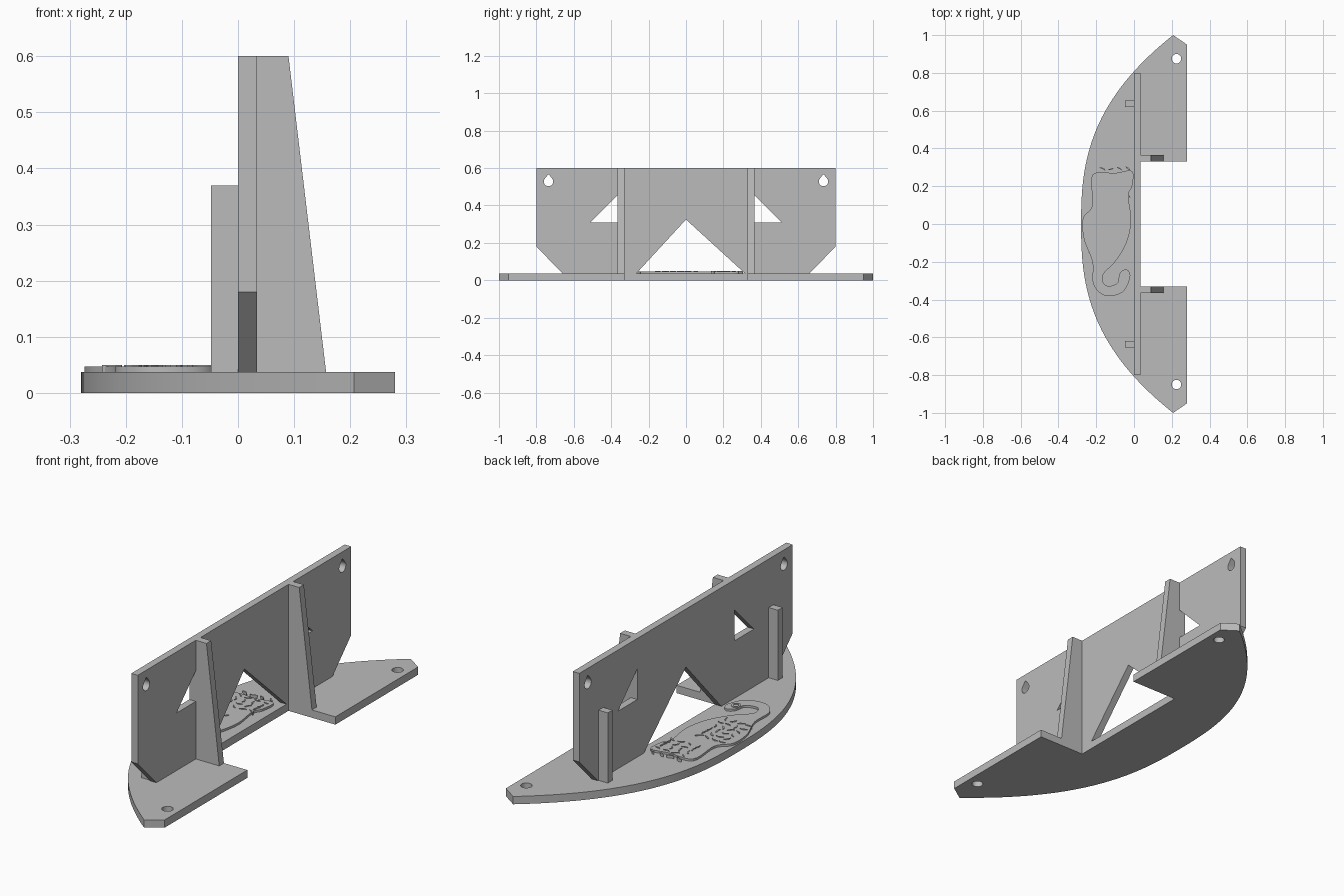
import bpy, bmesh, math, random
from mathutils import Matrix, Vector

if "Cube" in bpy.data.objects:
    bpy.data.objects.remove(bpy.data.objects["Cube"])
random.seed(4)

grey = bpy.data.materials.new("plain grey")
grey.use_nodes = True
grey.diffuse_color = (0.5, 0.5, 0.5, 1)
grey.node_tree.nodes["Principled BSDF"].inputs["Base Color"].default_value = (0.5, 0.5, 0.5, 1)

# Drawing planes: the columns are the directions of u, v and thickness
PLANES = {
    "XY": ((1, 0, 0), (0, 1, 0), (0, 0, 1)),
    "YZ": ((0, 1, 0), (0, 0, 1), (1, 0, 0)),
    "XZ": ((1, 0, 0), (0, 0, 1), (0, -1, 0)),
}


def slab(name, loops, plane, start, end):
    """Solid plate from an outline and optional hole outlines."""
    curve = bpy.data.curves.new(name, "CURVE")
    curve.dimensions = "2D"
    curve.fill_mode = "BOTH"
    curve.extrude = abs(end - start) / 2
    for loop in loops:
        spline = curve.splines.new("POLY")
        spline.points.add(len(loop) - 1)
        for point, (u, v) in zip(spline.points, loop):
            point.co = (u, v, 0, 1)
        spline.use_cyclic_u = True
    return to_solid(name, curve, plane, (start + end) / 2)


def to_solid(name, curve, plane, middle):
    temp = bpy.data.objects.new(name + " outline", curve)
    bpy.context.collection.objects.link(temp)
    graph = bpy.context.evaluated_depsgraph_get()
    mesh = bpy.data.meshes.new_from_object(temp.evaluated_get(graph))
    bpy.data.objects.remove(temp)
    axes = Matrix(PLANES[plane]).transposed()
    bm = bmesh.new()
    bm.from_mesh(mesh)
    for vert in bm.verts:
        vert.co = axes @ (vert.co + Vector((0, 0, middle)))
    bmesh.ops.remove_doubles(bm, verts=bm.verts, dist=0.00005)
    bmesh.ops.recalc_face_normals(bm, faces=bm.faces)
    bm.to_mesh(mesh)
    bm.free()
    mesh.materials.clear()
    mesh.materials.append(grey)
    obj = bpy.data.objects.new(name, mesh)
    bpy.context.collection.objects.link(obj)
    bpy.ops.object.select_all(action="DESELECT")
    obj.select_set(True)
    bpy.context.view_layer.objects.active = obj
    bpy.ops.object.shade_smooth_by_angle(angle=math.radians(25))
    return obj


def circle(u, v, r, n=24):
    return [(u + r * math.cos(math.tau * i / n), v + r * math.sin(math.tau * i / n)) for i in range(n)]


def teardrop(u, v, r):
    arc = [math.radians(150 + 240 * i / 20) for i in range(21)]
    return [(u + r * math.cos(a), v + r * math.sin(a)) for a in arc] + [(u, v + 1.6 * r)]


def smooth_loop(points, steps=6):
    """Closed rounded outline through the given points."""
    result = []
    n = len(points)
    for i in range(n):
        a, b, c, d = (Vector(points[(i + k) % n]) for k in (-1, 0, 1, 2))
        for s in range(steps):
            t = s / steps
            p = b + (c - a) * t / 2 + (a * 2 - b * 5 + c * 4 - d) * t**2 / 2 + (b * 3 - a - c * 3 + d) * t**3 / 2
            result.append((p.x, p.y))
    return result


FLOOR = 0.037

# Bowed base with a rear notch and two screw holes
bow = []
for i in range(65):
    y = 1 - 2 * i / 64
    bow.append((-0.28 + 0.487 * abs(y) ** 2.6, y))
base = bow + [(0.28, -0.95), (0.28, -0.33), (0.034, -0.33), (0.034, 0.33), (0.28, 0.33), (0.28, 0.95)]
slab("base", [base, circle(0.225, 0.875, 0.025), circle(0.225, -0.85, 0.025)], "XY", 0, FLOOR)

# Upright wall with a peaked opening, side windows and hanging holes
wall = [(-0.66, FLOOR), (-0.8, 0.18), (-0.8, 0.6), (0.8, 0.6), (0.8, 0.18), (0.66, FLOOR),
        (0.315, FLOOR), (0, 0.325), (-0.265, FLOOR)]
holes = []
for side in (-1, 1):
    holes.append([(side * 0.365, 0.455), (side * 0.365, 0.31), (side * 0.51, 0.31)])
    holes.append(teardrop(side * 0.735, 0.528, 0.025))
slab("wall", [wall] + holes, "YZ", 0, 0.034)

# Tapered rear gussets and short front posts
for side, label in ((-1, "right"), (1, "left")):
    gusset = [(0.034, FLOOR), (0.157, FLOOR), (0.09, 0.6), (0.034, 0.6)]
    slab(label + " gusset", [gusset], "XZ", -side * 0.33, -side * 0.365)
    post = [(-0.048, FLOOR), (0, FLOOR), (0, 0.37), (-0.048, 0.37)]
    slab(label + " post", [post], "XZ", -side * 0.62, -side * 0.655)

# Low ornamental plaque with a curled end
plaque = [(-0.22, 0.26), (-0.22, 0.1), (-0.27, 0.03), (-0.265, -0.08), (-0.22, -0.2), (-0.215, -0.32),
          (-0.15, -0.38), (-0.06, -0.36), (-0.02, -0.28), (-0.04, -0.24), (-0.075, -0.26),
          (-0.09, -0.315), (-0.15, -0.325), (-0.165, -0.27), (-0.1, -0.2), (-0.04, -0.1),
          (-0.015, 0.02), (-0.03, 0.15), (-0.01, 0.2), (-0.01, 0.28), (-0.1, 0.27)]
slab("ornament plaque", [smooth_loop(plaque)], "XY", FLOOR, 0.047)


def carving(name, centre, spread, count):
    """Cluster of small raised leaf strokes."""
    loops = []
    columns = 4
    rows = math.ceil(count / columns)
    for i in range(count):
        cx = centre[0] + spread[0] * (2 * (i % columns + 0.5) / columns - 1)
        cy = centre[1] + spread[1] * (2 * (i // columns + 0.5) / rows - 1)
        turn = random.uniform(0, math.tau)
        length = random.uniform(0.015, 0.02)
        leaf = []
        for t, w in ((-1, 0), (-0.3, 0.35), (0.5, 0.25), (1, -0.2), (0.4, 0), (-0.3, -0.1)):
            leaf.append((cx + length * (t * math.cos(turn) - w * math.sin(turn)),
                         cy + length * (t * math.sin(turn) + w * math.cos(turn))))
        loops.append(leaf)
    slab(name, loops, "XY", FLOOR, 0.05)


carving("leaf carving", (-0.1, 0.22), (0.09, 0.09), 20)
carving("centre carving", (-0.165, -0.05), (0.08, 0.12), 24)
slab("curl eyelet", [circle(-0.06, -0.29, 0.022), circle(-0.06, -0.29, 0.012)], "XY", FLOOR, 0.05)
